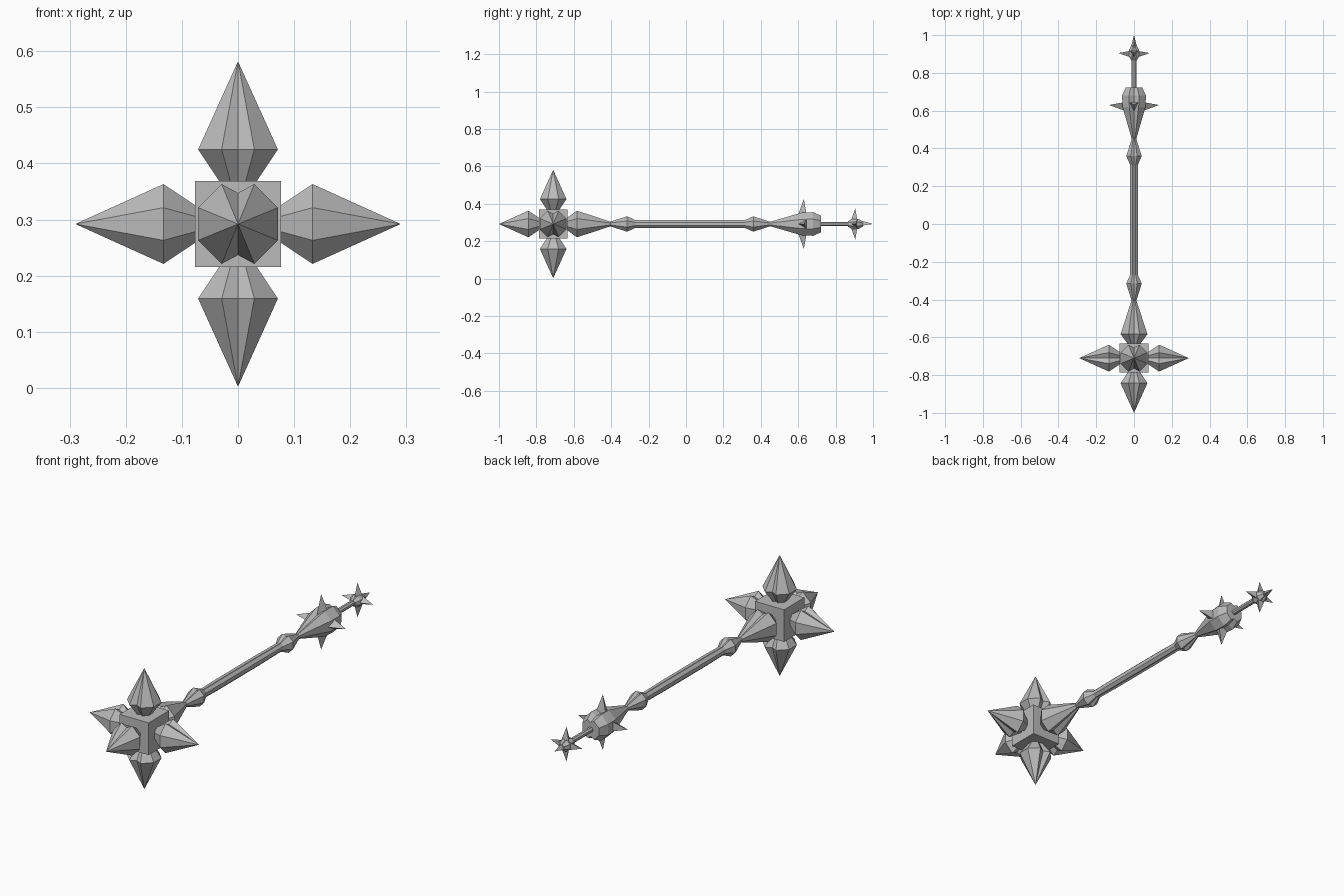
import bpy, bmesh, math
from mathutils import Vector

if "Cube" in bpy.data.objects:
    bpy.data.objects.remove(bpy.data.objects["Cube"])

CZ = 0.292       # height of the long axis
HEAD_Y = -0.71
steel = bpy.data.materials.new("steel_grey")
steel.diffuse_color = (0.5, 0.5, 0.5, 1)
steel.use_nodes = True
steel.node_tree.nodes["Principled BSDF"].inputs["Base Color"].default_value = steel.diffuse_color

# Octagon with a groove on two opposite sides
GROOVED = [(1, -.41), (1, .41), (.41, 1), (0, .78), (-.41, 1),
           (-1, .41), (-1, -.41), (-.41, -1), (0, -.78), (.41, -1)]


def ngon(n, start=0.0):
    return [(math.cos(start + 2 * math.pi * i / n), math.sin(start + 2 * math.pi * i / n))
            for i in range(n)]


def loft(name, origin, axis, side, rings, section):
    """Sweep a section along axis; rings are (distance, radius), radius 0 is a tip."""
    axis, side, origin = Vector(axis), Vector(side), Vector(origin)
    u = side.cross(axis)
    bm = bmesh.new()
    loops = []
    for d, r in rings:
        c = origin + axis * d
        if r == 0:
            loops.append([bm.verts.new(c)])
        else:
            loops.append([bm.verts.new(c + u * (a * r) + side * (b * r)) for a, b in section])
    n = len(section)
    for lo, hi in zip(loops, loops[1:]):
        for i in range(n):
            j = (i + 1) % n
            if len(hi) == 1:
                bm.faces.new((lo[i], lo[j], hi[0]))
            else:
                bm.faces.new((lo[i], lo[j], hi[j], hi[i]))
    for end in (loops[0], loops[-1]):
        if len(end) > 1:
            bm.faces.new(end)
    bmesh.ops.recalc_face_normals(bm, faces=bm.faces[:])
    me = bpy.data.meshes.new(name)
    bm.to_mesh(me)
    bm.free()
    me.materials.append(steel)
    ob = bpy.data.objects.new(name, me)
    bpy.context.collection.objects.link(ob)
    return ob


X, Y, Z = (1, 0, 0), (0, 1, 0), (0, 0, 1)
NX, NY, NZ = (-1, 0, 0), (0, -1, 0), (0, 0, -1)
HEAD = (0, HEAD_Y, CZ)
SQUARE = [(1, 1), (-1, 1), (-1, -1), (1, -1)]

# Head block and its five big spikes
loft("head_block", HEAD, Y, Z, [(-.077, .077), (.077, .077)], SQUARE)
for label, axis, side in (("right", X, Z), ("left", NX, Z), ("front", NY, Z),
                          ("top", Z, Y), ("bottom", NZ, Y)):
    loft("head_spike_" + label, HEAD, axis, side,
         [(.058, .021), (.133, .071), (.29, 0)], GROOVED)

# Socket joining the head to the grip
AXIS = (0, 0, CZ)
loft("head_socket", AXIS, Y, Z,
     [(-.652, .021), (-.583, .071), (-.405, .013), (-.315, .041), (-.268, .02)], GROOVED)

# Grip
loft("grip", AXIS, Y, Z, [(-.30, .02), (-.15, .022), (.15, .022), (.33, .02)], GROOVED)

# Pommel body
loft("pommel", AXIS, Y, Z,
     [(.312, .02), (.36, .041), (.45, .012), (.62, .061), (.68, .063), (.722, .044)], GROOVED)

# Thin end rod and small star knob
loft("end_rod", AXIS, Y, Z, [(.70, .013), (.89, .013)], ngon(8, math.pi / 8))
loft("star_knob", AXIS, Y, Z, [(.865, .014), (.888, .027), (.922, .027), (.945, .014)], GROOVED)
loft("star_spike_end", AXIS, Y, Z, [(.93, .02), (1.0, 0)], ngon(3, math.pi / 2))

# Four radial spikes on the pommel and on the star knob
TRI = ngon(3, -math.pi / 2)
for label, axis in (("right", X), ("left", NX), ("top", Z), ("bottom", NZ)):
    loft("pommel_spike_" + label, (0, .63, CZ), axis, Y, [(.045, .032), (.133, 0)], TRI)
    loft("star_spike_" + label, (0, .905, CZ), axis, Y, [(.018, .023), (.083, 0)], TRI)
